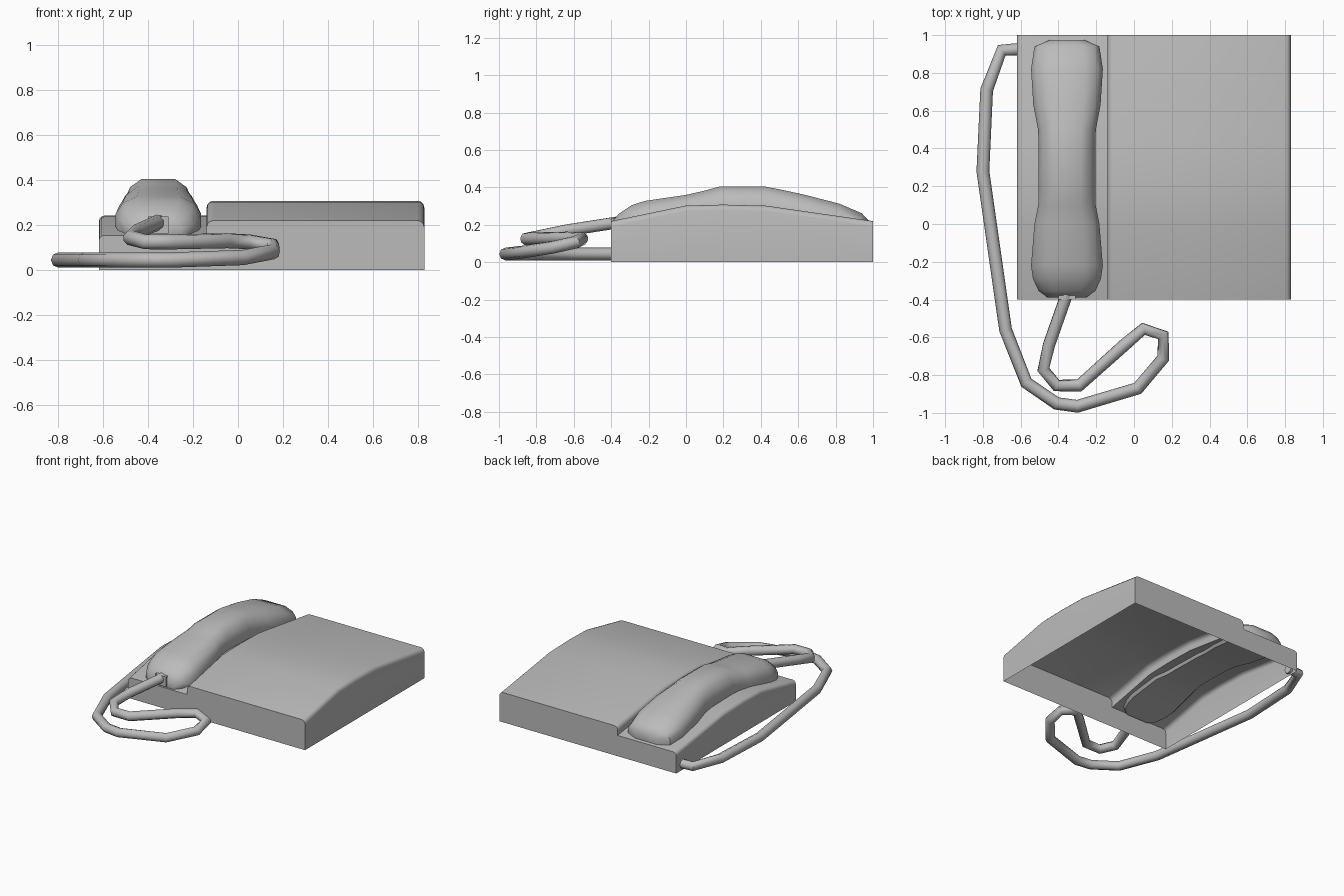
import bpy
import bmesh
import math

if "Cube" in bpy.data.objects:
    bpy.data.objects.remove(bpy.data.objects["Cube"])

# One plastic colour for everything
grey = bpy.data.materials.new("grey plastic")
grey.use_nodes = True
colour = (0.5, 0.5, 0.5, 1)
grey.diffuse_color = colour
grey.node_tree.nodes["Principled BSDF"].inputs["Base Color"].default_value = colour


def finish(obj, angle):
    obj.data.materials.append(grey)
    bpy.ops.object.select_all(action='DESELECT')
    obj.select_set(True)
    bpy.context.view_layer.objects.active = obj
    bpy.ops.object.shade_smooth_by_angle(angle=math.radians(angle))


def loft(name, rings, closed, angle):
    """Skin a row of equal rings and cap both ends; open rings leave a gap."""
    bm = bmesh.new()
    rows = [[bm.verts.new(p) for p in ring] for ring in rings]
    n = len(rows[0])
    for a, b in zip(rows, rows[1:]):
        for i in range(n if closed else n - 1):
            j = (i + 1) % n
            bm.faces.new((a[i], a[j], b[j], b[i]))
    bm.faces.new(rows[0])
    bm.faces.new(rows[-1])
    bmesh.ops.recalc_face_normals(bm, faces=bm.faces)
    mesh = bpy.data.meshes.new(name)
    bm.to_mesh(mesh)
    bm.free()
    obj = bpy.data.objects.new(name, mesh)
    bpy.context.collection.objects.link(obj)
    finish(obj, angle)
    return obj


def corner(x, z, r, side, steps=3):
    """Rounded top corner, listed from left to right."""
    pts = []
    for i in range(steps + 1):
        a = math.pi / 2 * i / steps
        pts.append((x - side * r + side * r * math.cos(a), z - r + r * math.sin(a)))
    return pts if side < 0 else pts[::-1]


# Hollow base: raised main deck beside a lower cradle, open underneath
DECK = [(-0.4, 0.22), (0.0, 0.303), (0.2, 0.308), (0.43, 0.302), (1.0, 0.22)]
STEP = 0.066


def deck_height(y):
    for (y0, z0), (y1, z1) in zip(DECK, DECK[1:]):
        if y <= y1:
            return z0 + (z1 - z0) * (y - y0) / (y1 - y0)
    return DECK[-1][1]


base_rings = []
for y, z in DECK:
    section = [(-0.62, 0)]
    section += corner(-0.62, z - STEP, 0.025, -1)
    section += [(-0.14, z - STEP)]
    section += corner(-0.14, z, 0.03, -1)
    section += corner(0.83, z, 0.03, 1)
    section += [(0.83, 0)]
    base_rings.append([(px, y, pz) for px, pz in section])
loft("phone_base", base_rings, False, 35)

# Handset: wide ends, slim arched handle (y, half width, top)
STATIONS = [(-0.39, 0.10, 0.225), (-0.355, 0.15, 0.262), (-0.29, 0.18, 0.305),
            (-0.22, 0.19, 0.328), (0.0, 0.172, 0.36), (0.1, 0.152, 0.383),
            (0.18, 0.15, 0.405), (0.42, 0.15, 0.405), (0.5, 0.153, 0.39),
            (0.63, 0.178, 0.362), (0.82, 0.19, 0.313), (0.94, 0.172, 0.262),
            (0.975, 0.09, 0.225)]
HALF = [(0.5, 1), (0.84, 0.8), (1, 0.5), (1, 0.12), (0.9, 0)]
CENTRE = -0.355
handset_rings = []
for y, w, top in STATIONS:
    low = deck_height(y) - STEP - 0.018
    outline = HALF + [(-u, v) for u, v in reversed(HALF)]
    handset_rings.append([(CENTRE + u * w, y, low + v * (top - low)) for u, v in outline])
loft("handset", handset_rings, True, 40)

# Cord socket at the front of the handset
bpy.ops.mesh.primitive_cube_add(size=1, location=(CENTRE, -0.37, 0.2))
socket = bpy.context.object
socket.name = "cord_socket"
socket.scale = (0.09, 0.06, 0.075)
finish(socket, 30)

# Looping cord from the back of the base to the handset
PATH = [(-0.6, 0.925, 0.044), (-0.70, 0.92, 0.044), (-0.78, 0.71, 0.044),
        (-0.8, 0.28, 0.044), (-0.68, -0.56, 0.044), (-0.57, -0.84, 0.044),
        (-0.41, -0.95, 0.044), (-0.3, -0.965, 0.044), (0.02, -0.87, 0.055),
        (0.155, -0.71, 0.08), (0.155, -0.59, 0.107), (0.05, -0.555, 0.125),
        (-0.05, -0.64, 0.13), (-0.29, -0.855, 0.125), (-0.41, -0.855, 0.125),
        (-0.48, -0.77, 0.143), (-0.45, -0.64, 0.17), (-0.355, -0.37, 0.212)]
curve = bpy.data.curves.new("cord", 'CURVE')
curve.dimensions = '3D'
curve.bevel_depth = 0.034
curve.bevel_resolution = 2
curve.use_fill_caps = True
spline = curve.splines.new('POLY')
spline.points.add(len(PATH) - 1)
for point, co in zip(spline.points, PATH):
    point.co = (*co, 1)
cord = bpy.data.objects.new("cord", curve)
bpy.context.collection.objects.link(cord)
bpy.ops.object.select_all(action='DESELECT')
cord.select_set(True)
bpy.context.view_layer.objects.active = cord
bpy.ops.object.convert(target='MESH')
finish(bpy.context.object, 50)
